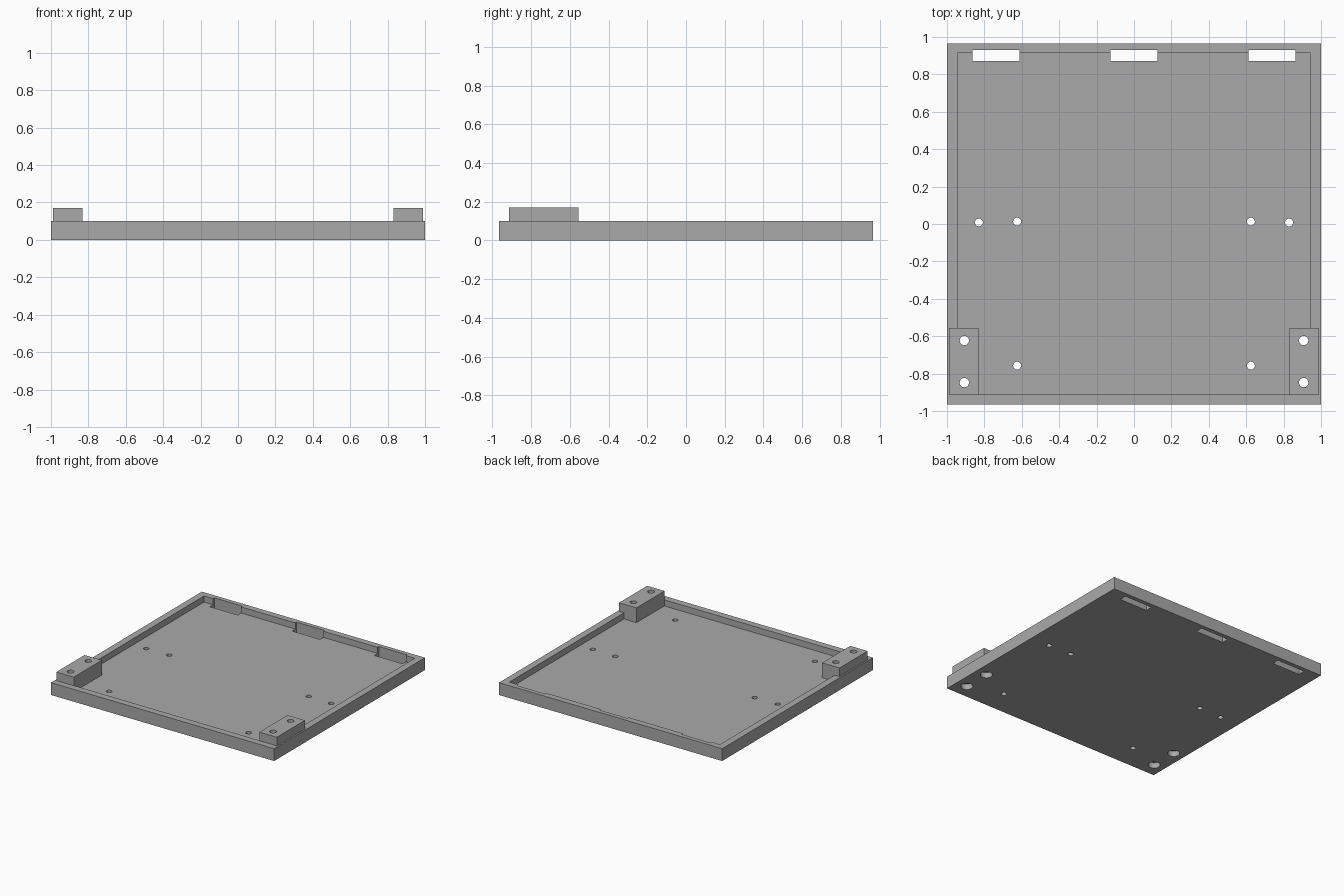
import bpy

cube = bpy.data.objects.get("Cube")
if cube:
    bpy.data.objects.remove(cube, do_unlink=True)

grey = bpy.data.materials.new("plain grey")
grey.use_nodes = True
COLOUR = (0.4, 0.4, 0.4, 1)
grey.diffuse_color = COLOUR
grey.node_tree.nodes["Principled BSDF"].inputs["Base Color"].default_value = COLOUR

FLOOR, RIM, PAD_TOP = 0.05, 0.10, 0.17


def box(name, x0, x1, y0, y1, z0, z1):
    bpy.ops.mesh.primitive_cube_add(
        size=1, location=((x0 + x1) / 2, (y0 + y1) / 2, (z0 + z1) / 2))
    obj = bpy.context.object
    obj.name = name
    obj.scale = (x1 - x0, y1 - y0, z1 - z0)
    bpy.ops.object.transform_apply(location=True, rotation=False, scale=True)
    obj.data.materials.append(grey)
    return obj


def rod(name, x, y, radius, z0, z1):
    bpy.ops.mesh.primitive_cylinder_add(
        vertices=32, radius=radius, depth=z1 - z0, location=(x, y, (z0 + z1) / 2))
    obj = bpy.context.object
    obj.name = name
    obj.data.materials.append(grey)
    return obj


def combine(target, tool, operation):
    """Apply a boolean to the target and discard the tool."""
    mod = target.modifiers.new(operation.title(), "BOOLEAN")
    mod.operation = operation
    mod.solver = "EXACT"
    mod.object = tool
    bpy.context.view_layer.objects.active = target
    bpy.ops.object.modifier_apply(modifier=mod.name)
    bpy.data.objects.remove(tool, do_unlink=True)


# Shallow tray with a raised rim
tray = box("tray", -1, 1, -0.965, 0.965, 0, RIM)
combine(tray, box("recess", -0.944, 0.944, -0.91, 0.914, FLOOR, 0.3), "DIFFERENCE")

# Mounting blocks fused into the front corners
for side in (-1, 1):
    x0, x1 = sorted((side * 0.832, side * 0.988))
    combine(tray, box("mounting_block", x0, x1, -0.914, -0.555, 0.02, PAD_TOP), "UNION")

# Strap slots along the back rim
for x in (-0.738, 0, 0.738):
    combine(tray, box("slot", x - 0.126, x + 0.126, 0.872, 0.93, -0.1, 0.3), "DIFFERENCE")

for side in (-1, 1):
    # Small holes through the floor
    for x, y in ((0.829, 0.008), (0.625, 0.013), (0.625, -0.757)):
        combine(tray, rod("floor_hole", side * x, y, 0.021, -0.1, 0.3), "DIFFERENCE")
    # Bolt holes through the blocks, counterbored underneath
    for y in (-0.623, -0.848):
        combine(tray, rod("bolt_hole", side * 0.907, y, 0.025, -0.1, 0.3), "DIFFERENCE")
        combine(tray, rod("counterbore", side * 0.907, y, 0.045, -0.1, 0.045), "DIFFERENCE")

# Flat faces with smooth hole walls
bpy.ops.object.select_all(action="DESELECT")
tray.select_set(True)
bpy.context.view_layer.objects.active = tray
bpy.ops.object.shade_smooth_by_angle()
